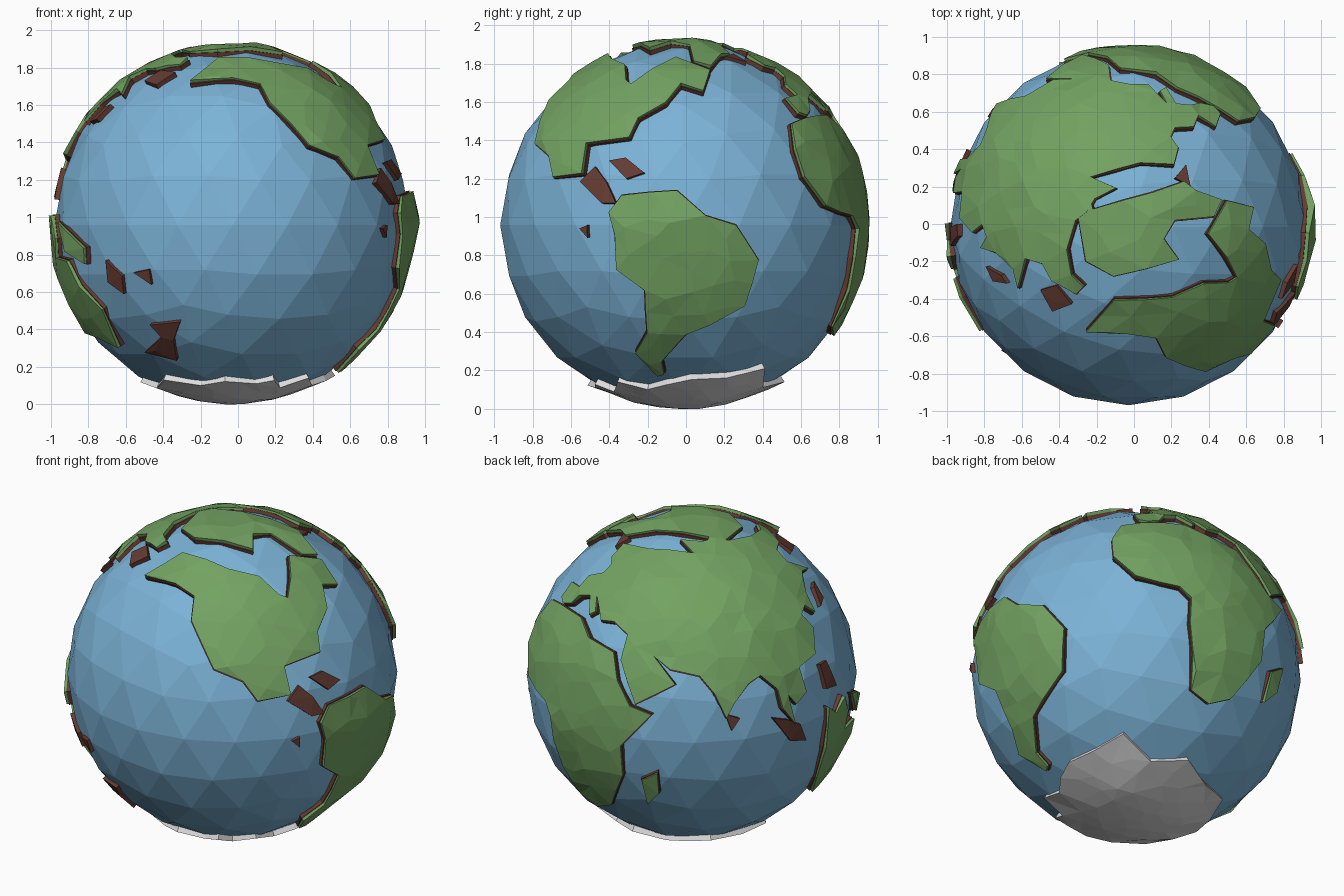
import bpy, bmesh, math, random
from mathutils import Vector
from mathutils.geometry import delaunay_2d_cdt

if "Cube" in bpy.data.objects:
    bpy.data.objects.remove(bpy.data.objects["Cube"])

random.seed(4)


def material(name, rgb):
    m = bpy.data.materials.new(name)
    m.diffuse_color = (*rgb, 1)
    m.use_nodes = True
    m.node_tree.nodes["Principled BSDF"].inputs["Base Color"].default_value = m.diffuse_color
    return m


BLUE = material("ocean blue", (0.20, 0.45, 0.68))
GREEN = material("grass green", (0.17, 0.36, 0.12))
BROWN = material("earth brown", (0.13, 0.045, 0.033))
WHITE = material("ice white", (0.72, 0.72, 0.72))
CENTRE = Vector((-0.029, -0.016, 0.957))
OCEAN_R, SOIL_R, LAND_R = 0.953, 0.965, 0.980


def finish(bm, name, mat):
    bmesh.ops.recalc_face_normals(bm, faces=bm.faces)
    bmesh.ops.translate(bm, verts=bm.verts, vec=CENTRE)
    me = bpy.data.meshes.new(name)
    bm.to_mesh(me)
    bm.free()
    ob = bpy.data.objects.new(name, me)
    bpy.context.collection.objects.link(ob)
    me.materials.append(mat)
    return ob


def direction(lon, lat):
    """Unit vector; longitude -60 looks along +x."""
    a, b = math.radians(lon + 60), math.radians(lat)
    return Vector((math.cos(a) * math.cos(b), math.sin(a) * math.cos(b), math.sin(b)))


def from_top(x, y):
    """Unit vector of a northern point seen from above."""
    x, y = (x - CENTRE.x) / 0.98, (y - CENTRE.y) / 0.98
    return Vector((x, y, math.sqrt(1 - x * x - y * y)))


def shifted(lon, lat):
    """Direction measured from the model axis rather than the globe centre."""
    return (direction(lon, lat) * 0.982 - Vector((CENTRE.x, 0, 0))).normalized()


def patch(dirs, step=0.15):
    """Split an outline on the sphere into triangles of about one step."""
    c = sum(dirs, Vector()).normalized()
    u = c.orthogonal().normalized()
    v = c.cross(u)

    def flat(d):
        ang = c.angle(d)
        t = d - c * c.dot(d)
        t = t.normalized() * ang if t.length > 1e-6 else t
        return Vector((t.dot(u), t.dot(v)))

    def lift(p):
        ang = p.length
        if ang < 1e-6:
            return c.copy()
        return c * math.cos(ang) + (u * p.x + v * p.y) / ang * math.sin(ang)

    rim = []
    for a, b in zip(dirs, dirs[1:] + dirs[:1]):
        n = max(1, round(a.angle(b) / 0.17))
        rim += [flat(a.lerp(b, i / n).normalized()) for i in range(n)]
    pts = list(rim)
    reach = max(p.length for p in rim)
    k = int(reach / step) + 1
    for i in range(-k, k + 1):
        for j in range(-k, k + 1):
            p = Vector((i + 0.5 * (j % 2), j * 0.87)) * step
            p += Vector((random.uniform(-.25, .25), random.uniform(-.25, .25))) * step
            if p.length < reach and min((p - q).length for q in rim) > step * 0.45:
                pts.append(p)
    out = delaunay_2d_cdt(pts, [], [list(range(len(rim)))], 1, 1e-5)
    return [lift(p) for p in out[0]], [list(f) for f in out[2]]


PEAK = direction(-58, 2)


def slab(name, verts, tris, r0, r1, mat, rough=0.0, dish=0.0, widen=0.0, peak=0.0):
    """Closed shell between two radii over a triangulated patch."""
    count = {}
    for f in tris:
        flip = (verts[f[1]] - verts[f[0]]).cross(verts[f[2]] - verts[f[0]]).dot(verts[f[0]]) < 0
        f = f[::-1] if flip else f
        for a, b in zip(f, f[1:] + f[:1]):
            count.setdefault(frozenset((a, b)), []).append((a, b))
    border = [e[0] for e in count.values() if len(e) == 1]
    rim = {i for e in border for i in e}
    push = {i: Vector() for i in rim}
    for a, b in border:
        out = (verts[b] - verts[a]).cross(verts[a]).normalized()
        push[a] += out
        push[b] += out
    verts = [(d + push[i].normalized() * widen).normalized() if i in rim else d
             for i, d in enumerate(verts)]
    bm = bmesh.new()
    top = [bm.verts.new(d * (r1 + random.uniform(-rough, rough) - (0 if i in rim else dish)
                             + peak * math.exp(-(d.angle(PEAK) / 0.13) ** 2)))
           for i, d in enumerate(verts)]
    low = [bm.verts.new(d * r0) for d in verts]
    for f in tris:
        bm.faces.new([top[i] for i in f])
        bm.faces.new([low[i] for i in reversed(f)])
    for a, b in border:
        bm.faces.new((top[b], top[a], low[a], low[b]))
    bmesh.ops.delete(bm, geom=[w for w in bm.verts if not w.link_faces], context='VERTS')
    return finish(bm, name, mat)


# Ocean ball
bm = bmesh.new()
bmesh.ops.create_icosphere(bm, subdivisions=3, radius=1)
for w in bm.verts:
    w.co = w.co.normalized() * OCEAN_R
finish(bm, "ocean", BLUE)

# Coast outlines in longitude, latitude
eurasia = [(-9, 37), (-11, 43), (-2, 44), (-3, 49), (5, 53), (5, 57), (-2, 59), (-6, 65),
           (20, 69), (67, 70), (48, 77), (80, 76), (100, 76), (113, 73), (140, 69), (160, 66),
           (173, 66), (172, 62), (163, 61), (155, 59), (143, 59), (137, 54), (149, 46),
           (140, 48), (131, 42), (128, 35), (124, 39), (119, 37), (122, 31), (117, 23),
           (108, 21), (109, 12), (104, 9), (101, 13), (103, 2), (98, 9), (97, 16), (91, 22),
           (86, 20), (80, 14), (77, 9), (73, 18), (68, 24), (57, 26), (50, 30), (59, 21),
           (45, 13), (37, 27), (37, 36), (29, 39), (22, 38), (19, 41), (13, 45),
           (17, 40), (15, 38), (9, 44), (3, 42), (0, 38), (-5, 36)]
africa = [(-7, 35), (-16, 33), (-19, 24), (-18, 15), (-10, 6), (-2, 4), (5, 3), (9, -1),
          (9, -10), (11, -20), (13, -33), (22, -36), (31, -32), (36, -23), (40, -15),
          (40, -3), (51, 10), (43, 12), (37, 20), (33, 29), (20, 31), (11, 36)]
north_america = [(-172, 52), (-161, 66), (-118, 63), (-97, 59), (-89, 51), (-85, 49),
                 (-77, 56), (-65, 64), (-45, 56), (-51, 46), (-61, 49), (-67, 41), (-77, 35),
                 (-79, 28), (-95, 26), (-94, 16), (-106, 15), (-111, 22), (-122, 26),
                 (-134, 42), (-136, 51), (-150, 54)]
south_america = [(-80, 9.5), (-62, 11), (-53, 3), (-43, 0), (-35, -11), (-38, -26),
                 (-50, -33), (-59, -37), (-70, -48), (-70, -54), (-74, -55), (-81, -44),
                 (-74, -36), (-73, -21), (-82, -14), (-82, -3), (-84, 4)]
australia = [(119, 3), (124, -1), (129, 3), (133, -4), (131, -10), (142, -11), (147, -19),
             (155, -27), (152, -41), (138, -37), (126, -35), (121, -26), (119, -12)]
new_guinea = [(136, 1), (142, -1), (154, -7), (153, -12), (142, -8)]
madagascar = [(47, -16), (53, -12), (53, -21), (48, -27)]
polar = [(-.30, .04), (-.26, -.20), (-.11, -.28), (.24, -.19), (.16, -.08), (.22, .02),
         (.43, .04), (.47, .13), (.33, .18), (.27, .23), (.10, .17), (-.22, .08), (-.25, .20)]

measured = {"south_america": south_america, "australia": australia, "new_guinea": new_guinea}
true = {"eurasia": eurasia, "africa": africa, "madagascar": madagascar,
        "north_america": north_america}
outlines = {k: [shifted(*p) for p in v] for k, v in measured.items()}
outlines.update({k: [direction(*p) for p in v] for k, v in true.items()})
outlines["polar_land"] = [from_top(*p) for p in polar]

# Land masses: brown soil with a green top layer
for name, dirs in outlines.items():
    verts, tris = patch(dirs)
    slab(name + "_soil", verts, tris, 0.925, SOIL_R, BROWN, widen=0.007)
    slab(name + "_grass", verts, tris, SOIL_R - 0.003, LAND_R, GREEN, rough=0.007,
         peak=0.045 if name == "south_america" else 0)

# Bare brown islands
islands = {
    "isthmus": [(-91, 19), (-86, 14), (-82, 7), (-87, 7), (-96, 14)],
    "gulf_island": [(-86, 21), (-80, 22), (-73, 17), (-79, 15)],
    "equator_islet": [(-95, -1), (-92, 0), (-92, -4)],
    "southern_island": [(175, -33), (188, -32), (183, -39), (180, -48), (165, -44), (178, -38)],
    "coral_island": [(163, -11), (169, -16), (168, -22), (162, -18)],
    "coral_islet": [(174, -15), (180, -14), (180, -19)],
    "eastern_island": [(135, 34), (141, 35), (144, 41), (140, 40)],
    "northeast_island": [(157, 58), (171, 57), (166, 50), (154, 52)],
    "tropic_island": [(119, 18), (123, 18), (126, 8), (120, 9)],
    "long_island": [(95, 6), (101, 4), (106, 1), (109, -6), (102, -4)],
    "tea_island": [(78, 10), (83, 8), (80, 4)],
    "northern_island": [(-24, 67), (-10, 69), (-10, 63)],
}
for name, pts in islands.items():
    slab(name, *patch([shifted(*p) for p in pts]), 0.925, SOIL_R + 0.002, BROWN)

# South polar ice, outline as angle and latitude
ice = [(5, -57), (25, -56), (45, -51), (63, -61), (88, -57), (110, -61), (140, -58),
       (165, -60), (185, -58), (200, -62), (222, -57), (245, -61), (262, -59), (282, -61),
       (293, -59), (302, -64), (318, -58), (335, -63), (350, -60)]
slab("south_ice", *patch([shifted(a - 60, b) for a, b in ice]), 0.92, 0.974, WHITE, 0.002, 0.014)
